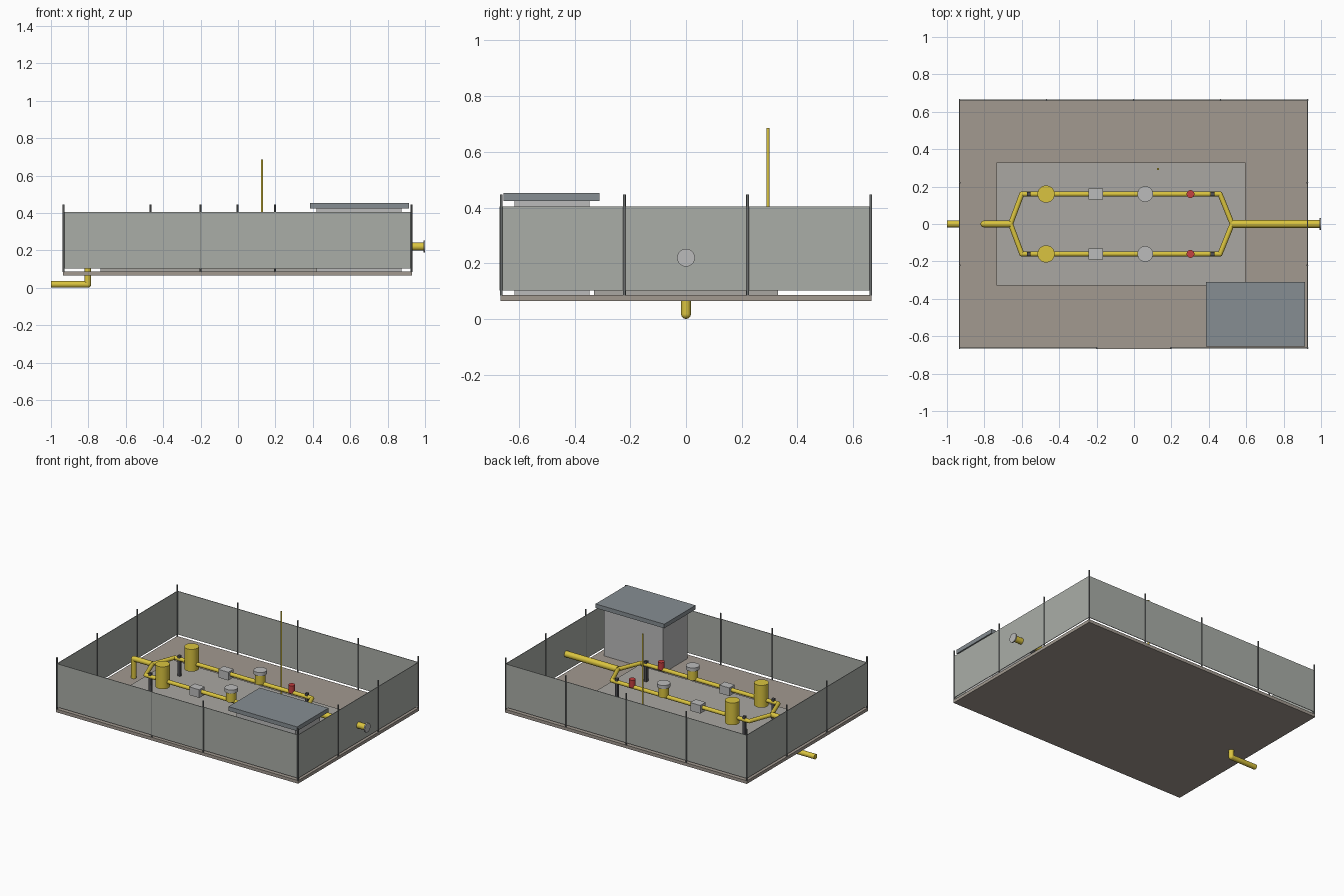
import bpy, math
from mathutils import Vector

if "Cube" in bpy.data.objects:
    bpy.data.objects.remove(bpy.data.objects["Cube"])


def material(name, rgb):
    m = bpy.data.materials.new(name)
    m.diffuse_color = (*rgb, 1)
    m.use_nodes = True
    m.node_tree.nodes["Principled BSDF"].inputs["Base Color"].default_value = m.diffuse_color
    return m


YELLOW = material("yellow_paint", (0.70, 0.55, 0.05))
RED = material("red_paint", (0.55, 0.05, 0.05))
DARK = material("dark_steel", (0.08, 0.08, 0.09))
POST = material("post_steel", (0.15, 0.16, 0.16))
GRAVEL = material("gravel", (0.36, 0.32, 0.28))
CONCRETE = material("concrete", (0.40, 0.39, 0.36))
MESH = material("fence_grey", (0.40, 0.42, 0.39))
ROOF = material("roof_grey", (0.24, 0.27, 0.29))
STEEL = material("light_steel", (0.50, 0.50, 0.50))


def finish(name, mat, smooth=False):
    o = bpy.context.object
    o.name = name
    if mat:
        o.data.materials.append(mat)
    if smooth:
        bpy.ops.object.shade_smooth_by_angle(angle=math.radians(35))
    return o


def box(name, x, y, z, mat=None):
    # x, y and z are (min, max) ranges
    bpy.ops.mesh.primitive_cube_add(size=1, location=[(a + b) / 2 for a, b in (x, y, z)])
    bpy.context.object.scale = [b - a for a, b in (x, y, z)]
    bpy.ops.object.transform_apply(location=False, rotation=False, scale=True)
    return finish(name, mat)


def rod(name, a, b, r, mat, sides=24):
    a, b = Vector(a), Vector(b)
    bpy.ops.mesh.primitive_cylinder_add(vertices=sides, radius=r, depth=(b - a).length, location=(a + b) / 2)
    bpy.context.object.rotation_euler = (b - a).to_track_quat('Z', 'Y').to_euler()
    return finish(name, mat, True)


def pipe(name, pts, r):
    # straight runs with ball joints at every bend
    for a, b in zip(pts, pts[1:]):
        rod(name, a, b, r, YELLOW)
    for p in pts[1:-1]:
        bpy.ops.mesh.primitive_uv_sphere_add(segments=24, ring_count=12, radius=r, location=p)
        finish(name + "_elbow", YELLOW, True)


def upright(name, x, y, z0, z1, r, mat, sides=24):
    rod(name, (x, y, z0), (x, y, z1), r, mat, sides)


X0, X1, Y, PZ = -0.932, 0.927, 0.663, 0.22

# Ground slab and equipment pad
box("ground_slab", (-0.936, 0.93), (-0.666, 0.666), (0.065, 0.087), GRAVEL)
box("equipment_pad", (-0.735, 0.595), (-0.33, 0.33), (0.087, 0.104), CONCRETE)

# Fence panels and gate
FZ, T = (0.102, 0.404), 0.002
box("fence_back", (X0, X1), (Y - T, Y + T), FZ, MESH)
for x in (X0, X1):
    box("fence_side", (x - T, x + T), (-Y, Y), FZ, MESH)
for x in ((X0, -0.2), (0.2, X1)):
    box("fence_front", x, (-Y - T, -Y + T), FZ, MESH)
box("gate", (-0.2, 0.2), (-Y - 0.006, -Y - T), FZ, MESH)

# Fence posts
posts = [(x, -Y) for x in (X0, -0.2, 0.197, X1)]
posts += [(X0 + (X1 - X0) * i / 4, Y) for i in range(5)]
posts += [(x, y) for x in (X0, X1) for y in (-0.221, 0.221)]
for x, y in posts:
    upright("fence_post", x, y, 0.085, 0.446, 0.005, POST, 12)

# Control hut
box("hut_walls", (0.42, 0.875), (-0.615, -0.347), (0.087, 0.424), STEEL)
box("hut_roof", (0.385, 0.915), (-0.655, -0.31), (0.424, 0.453), ROOF)

# Inlet and outlet pipework
pipe("inlet_pipe", [(-1, 0, 0.018), (-0.803, 0, 0.018), (-0.803, 0, PZ), (-0.66, 0, PZ)], 0.0175)
rod("outlet_pipe", (0.525, 0, PZ), (0.992, 0, PZ), 0.021, YELLOW)
rod("outlet_flange", (0.992, 0, PZ), (1.0, 0, PZ), 0.032, STEEL)

# Two mirrored regulating lines
for s in (-1, 1):
    y = 0.16 * s
    pipe("line_pipe", [(-0.67, 0, PZ), (-0.66, 0, PZ), (-0.6, y, PZ), (0.46, y, PZ),
                       (0.525, 0, PZ), (0.535, 0, PZ)], 0.0135)
    upright("filter_vessel", -0.47, y, 0.178, 0.333, 0.046, YELLOW, 32)
    box("meter_box", (-0.243, -0.166), (y - 0.03, y + 0.03), (0.188, 0.245), STEEL)
    upright("regulator_body", 0.06, y, PZ, 0.286, 0.034, YELLOW)
    upright("regulator_cap", 0.06, y, 0.286, 0.311, 0.042, STEEL)
    upright("relief_valve", 0.302, y, PZ, 0.273, 0.021, RED)
    for x in (-0.563, 0.42):
        box("pipe_support", (x - 0.01, x + 0.01), (y - 0.01, y + 0.01), (0.104, 0.246), DARK)

# Vent mast
upright("vent_mast", 0.128, 0.294, 0.1, 0.686, 0.006, YELLOW, 16)
